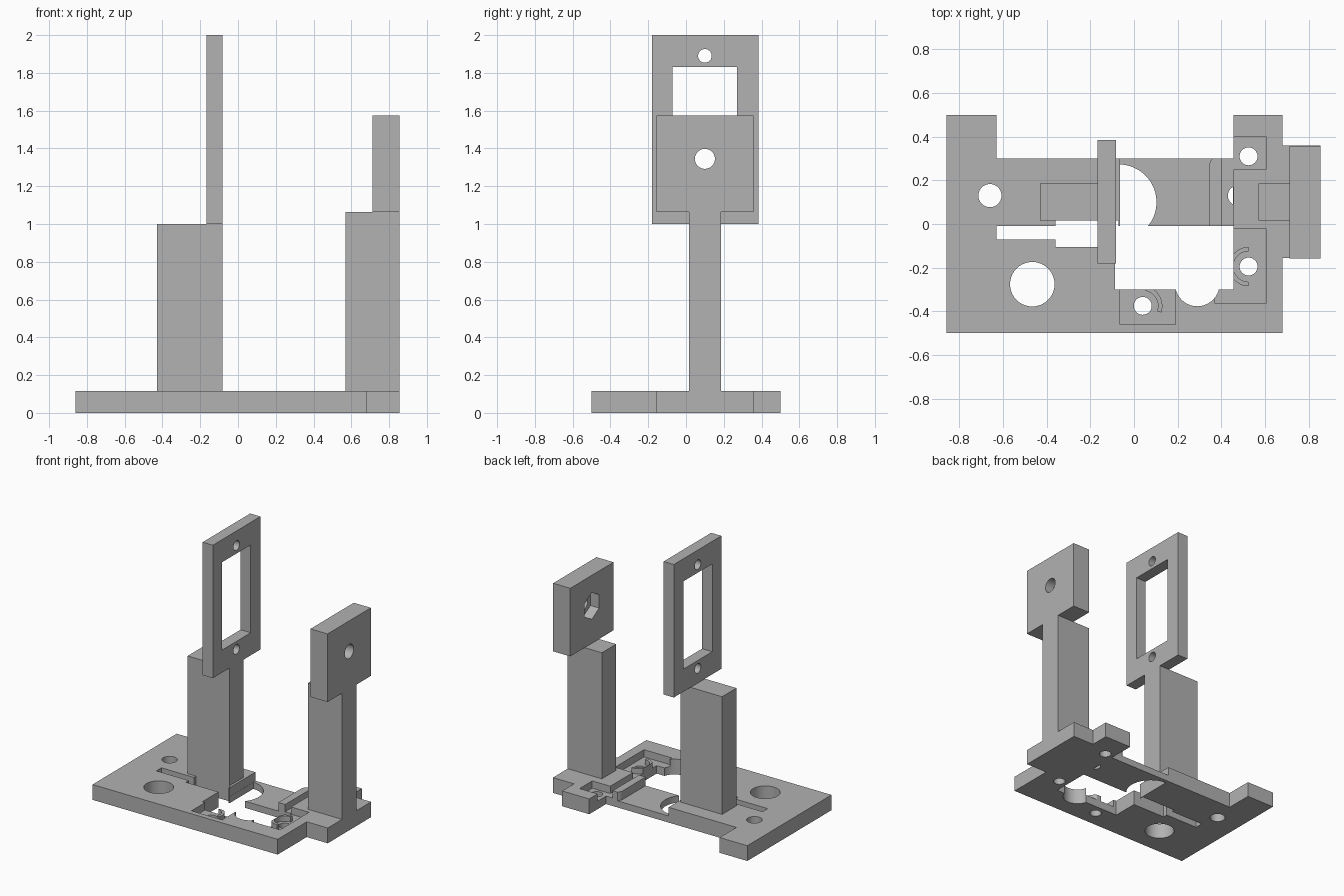
import bpy, bmesh, math

if "Cube" in bpy.data.objects:
    bpy.data.objects.remove(bpy.data.objects["Cube"])

grey = bpy.data.materials.new("plain_grey")
grey.diffuse_color = (0.445, 0.445, 0.445, 1)
grey.use_nodes = True
grey.node_tree.nodes["Principled BSDF"].inputs["Base Color"].default_value = grey.diffuse_color


def prism(name, pts, lo, hi, axis="z"):
    """Extrude a closed 2D profile along z (points are x, y) or x (points are y, z)."""
    bm = bmesh.new()
    place = (lambda p: (p[0], p[1], lo)) if axis == "z" else (lambda p: (lo, p[0], p[1]))
    face = bm.faces.new([bm.verts.new(place(p)) for p in pts])
    top = bmesh.ops.extrude_face_region(bm, geom=[face])["geom"]
    step = (0, 0, hi - lo) if axis == "z" else (hi - lo, 0, 0)
    bmesh.ops.translate(bm, vec=step, verts=[g for g in top if isinstance(g, bmesh.types.BMVert)])
    bmesh.ops.recalc_face_normals(bm, faces=bm.faces)
    mesh = bpy.data.meshes.new(name)
    bm.to_mesh(mesh)
    bm.free()
    mesh.materials.append(grey)
    obj = bpy.data.objects.new(name, mesh)
    bpy.context.collection.objects.link(obj)
    return obj


def rect(a0, b0, a1, b1):
    return [(a0, b0), (a1, b0), (a1, b1), (a0, b1)]


def arc(a, b, r, start=0, end=360, n=40):
    count = n if end - start >= 360 else n + 1
    return [(a + r * math.cos(math.radians(start + (end - start) * i / n)),
             b + r * math.sin(math.radians(start + (end - start) * i / n))) for i in range(count)]


def boolean(obj, operation, pts, lo, hi, axis="z"):
    tool = prism("tool", pts, lo, hi, axis)
    tool.hide_render = True
    mod = obj.modifiers.new("boolean", "BOOLEAN")
    mod.operation, mod.solver, mod.object = operation, "EXACT", tool
    bpy.context.view_layer.objects.active = obj
    bpy.ops.object.modifier_apply(modifier=mod.name)
    bpy.data.objects.remove(tool)


def cut(obj, pts, lo=-0.1, hi=0.3, axis="z"):
    boolean(obj, "DIFFERENCE", pts, lo, hi, axis)


T = 0.115       # base thickness
FLOOR = 0.06    # pocket floor height

# Base plate with rear notch and right-hand tab
base = prism("base_plate", [
    (-0.86, -0.5), (0.68, -0.5), (0.68, -0.155), (0.855, -0.155), (0.855, 0.36), (0.68, 0.36),
    (0.68, 0.5), (0.455, 0.5), (0.455, 0.3), (-0.63, 0.3), (-0.63, 0.5), (-0.86, 0.5)], 0, T)

# Thin rear platform and the shallow pockets around the opening
cut(base, [(-0.065, -0.02), (0.343, -0.02), (0.343, 0.27), (0.352, 0.292), (0.37, 0.31), (-0.065, 0.31)], 0.05)
cut(base, [(0.4, -0.02), (0.455, -0.02), (0.455, 0.25), (0.605, 0.25), (0.605, 0.4), (0.4, 0.4)], FLOOR)
cut(base, [(0.37, -0.365), (0.605, -0.365), (0.605, -0.02), (0.37, -0.02)], FLOOR)
cut(base, rect(-0.065, -0.46, 0.19, -0.28), FLOOR)

# Curved ribs beside the screw holes
for x, y, start, end in [(0.525, -0.195, 90, 270), (0.04, -0.375, -20, 80)]:
    rib = arc(x, y, 0.09, start, end, 20) + arc(x, y, 0.07, start, end, 20)[::-1]
    boolean(base, "UNION", rib, FLOOR - 0.02, 0.1)

# Main opening, slot and rounded bites
cut(base, rect(-0.088, -0.3, 0.455, -0.01))
cut(base, rect(-0.36, -0.105, -0.07, 0.015))
cut(base, rect(-0.63, -0.07, -0.35, -0.01))
cut(base, arc(-0.07, 0.1, 0.173, -88, 88) + [(-0.064, 0.1)])
cut(base, arc(0.29, -0.275, 0.102))
cut(base, arc(0.475, 0.13, 0.045, 117, 243, 16))

# Round through holes
for x, y, r in [(-0.66, 0.13, 0.053), (-0.466, -0.276, 0.102), (0.525, 0.31, 0.041),
                (0.525, -0.195, 0.041), (0.04, -0.375, 0.041)]:
    cut(base, arc(x, y, r))

# Left post and its open mounting frame
left_post = prism("left_post", rect(-0.43, 0.015, -0.083, 0.185), T, 1.0)
frame = prism("mounting_frame", rect(-0.18, 1.0, 0.385, 2.0), -0.168, -0.083, "x")
cut(frame, rect(-0.072, 1.17, 0.27, 1.83), -0.3, 0.1, "x")
for z in (1.11, 1.89):
    cut(frame, arc(0.1, z, 0.036), -0.3, 0.1, "x")

# Right post and bearing plate with a hexagonal nut pocket on the inner side
right_post = prism("right_post", rect(0.57, 0.015, 0.855, 0.185), T, 1.063)
plate = prism("bearing_plate", rect(-0.157, 1.063, 0.357, 1.575), 0.713, 0.855, "x")
cut(plate, arc(0.1, 1.345, 0.053), 0.5, 1.0, "x")
cut(plate, arc(0.1, 1.345, 0.1, 30, 390, 6), 0.5, 0.785, "x")

# Smooth hole walls, crisp edges, single colour
for obj in (base, left_post, frame, right_post, plate):
    obj.data.materials.clear()
    obj.data.materials.append(grey)
    for p in obj.data.polygons:
        p.material_index = 0
    bpy.ops.object.select_all(action="DESELECT")
    obj.select_set(True)
    bpy.context.view_layer.objects.active = obj
    bpy.ops.object.shade_smooth_by_angle(angle=math.radians(30))
